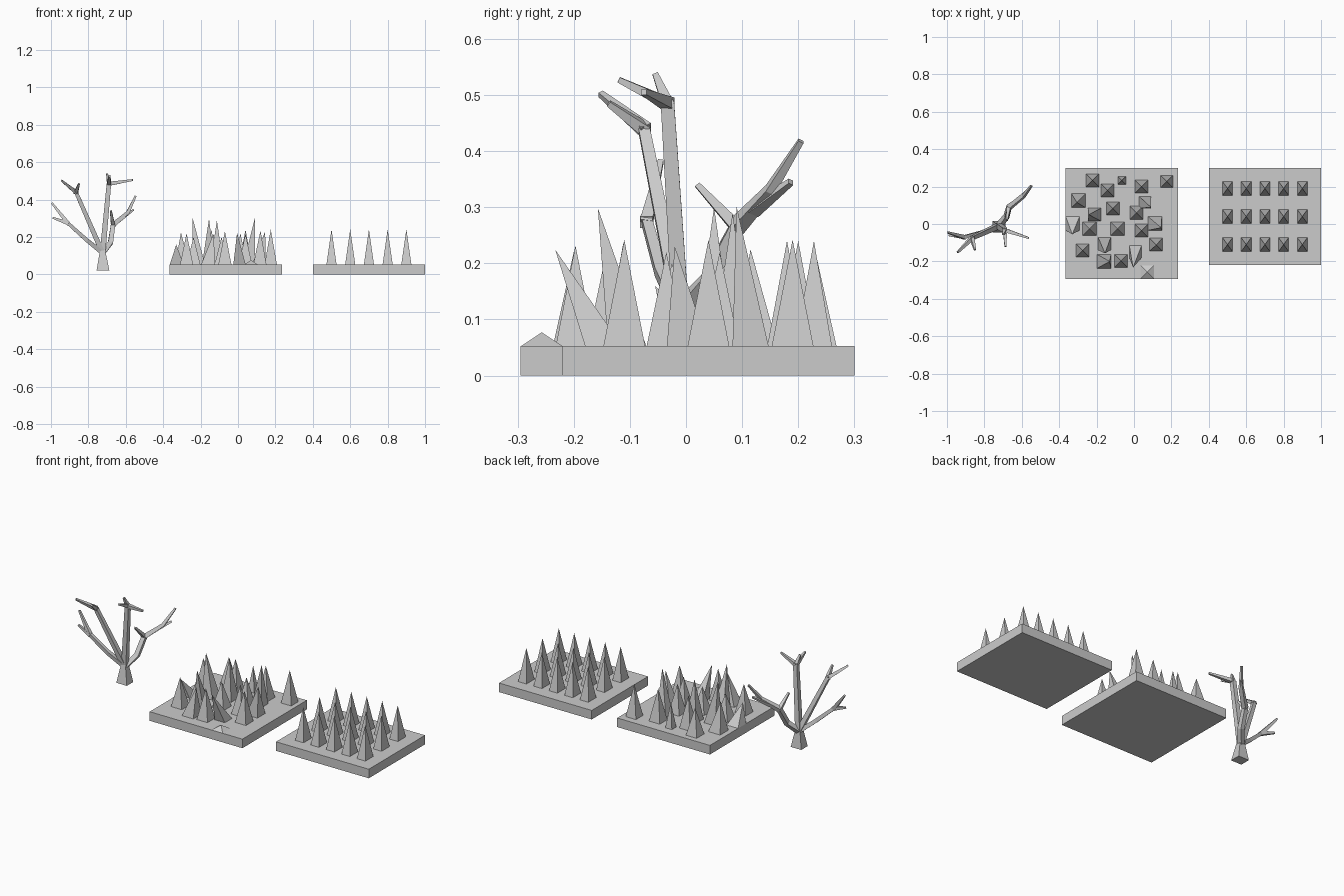
import bpy, bmesh
from mathutils import Vector

if "Cube" in bpy.data.objects:
    bpy.data.objects.remove(bpy.data.objects["Cube"])


def finish(bm, name):
    bmesh.ops.recalc_face_normals(bm, faces=bm.faces[:])
    me = bpy.data.meshes.new(name)
    bm.to_mesh(me)
    bm.free()
    ob = bpy.data.objects.new(name, me)
    bpy.context.collection.objects.link(ob)
    return ob


def loft(bm, rings):
    """Closed skin through a list of four-sided rings."""
    vs = [[bm.verts.new(p) for p in r] for r in rings]
    for a, b in zip(vs, vs[1:]):
        for i in range(4):
            j = (i + 1) % 4
            bm.faces.new((a[i], a[j], b[j], b[i]))
    bm.faces.new(vs[0])
    bm.faces.new(vs[-1])


def rect(cx, cy, hx, hy, z):
    return [(cx - hx, cy - hy, z), (cx + hx, cy - hy, z),
            (cx + hx, cy + hy, z), (cx - hx, cy + hy, z)]


def slab(name, x0, x1, y0, y1):
    bm = bmesh.new()
    cx, cy, hx, hy = (x0 + x1) / 2, (y0 + y1) / 2, (x1 - x0) / 2, (y1 - y0) / 2
    loft(bm, [rect(cx, cy, hx, hy, 0), rect(cx, cy, hx, hy, TOP)])
    finish(bm, name)


def spike(bm, cx, cy, hx, hy, ax, ay, z):
    base = [bm.verts.new(p) for p in rect(cx, cy, hx, hy, TOP)]
    tip = bm.verts.new((ax, ay, z))
    bm.faces.new(base)
    for i in range(4):
        bm.faces.new((base[i], base[(i + 1) % 4], tip))


def limb(bm, pts, r0, r1):
    """Tapered square branch along a path."""
    pts = [Vector(p) for p in pts]
    n = len(pts) - 1
    rings = []
    for i, p in enumerate(pts):
        t = (pts[min(i + 1, n)] - pts[max(i - 1, 0)]).normalized()
        u = t.cross(Vector((0, 1, 0))).normalized()
        v = t.cross(u)
        r = r0 + (r1 - r0) * i / n
        rings.append([p + u * a * r + v * b * r
                      for a, b in ((-1, -1), (1, -1), (1, 1), (-1, 1))])
    loft(bm, rings)


TOP = 0.053

# Regular spike bed
slab("even_spike_base", 0.4, 1.0, -0.22, 0.3)
bm = bmesh.new()
for x in (0.5, 0.6, 0.7, 0.8, 0.9):
    for y in (-0.11, 0.04, 0.19):
        spike(bm, x, y, 0.027, 0.037, x, y, 0.242)
finish(bm, "even_spikes")

# Irregular spike bed: upright spikes, then leaning ones
slab("rough_spike_base", -0.365, 0.235, -0.295, 0.3)
bm = bmesh.new()
upright = [
    (-.222, .233, .035, .21), (-.065, .233, .021, .2), (.04, .2, .035, .24),
    (-.142, .18, .035, .24), (-.113, .083, .035, .29), (.013, .06, .035, .22),
    (-.238, -.025, .037, .2), (-.088, -.025, .037, .2), (.04, -.035, .035, .22),
    (-.275, -.142, .035, .22), (-.07, -.197, .035, .232), (.07, -.257, .036, .077),
]
for x, y, h, z in upright:
    spike(bm, x, y, h, h, x, y, z)
leaning = [
    (.175, .227, .033, .175, .228, .24), (-.297, .125, .038, -.305, .115, .225),
    (.06, .115, .032, .09, .09, .302), (-.211, .05, .035, -.242, .05, .3),
    (-.328, .003, .037, -.33, -.055, .16), (.112, .003, .037, .145, -.02, .23),
    (-.158, -.105, .034, -.155, -.157, .298), (.117, -.11, .035, .12, -.112, .235),
    (.008, -.147, .033, -.005, -.233, .224), (-.16, -.2, .037, -.13, -.2, .22),
]
for x, y, h, ax, ay, z in leaning:
    spike(bm, x, y, h, h, ax, ay, z)
finish(bm, "rough_spikes")

# Bare tree: flared stump
bm = bmesh.new()
loft(bm, [rect(-.722, -.015, .034, .03, .022), rect(-.724, -.012, .014, .014, .13)])
finish(bm, "tree_stump")

# Bare tree: main boughs from the fork, then twigs
fork = (-.724, -.01, .115)
j_right, j_mid = (-.668, .09, .265), (-.69, -.033, .485)
j_left, j_low = (-.866, -.075, .44), (-.91, -.07, .275)
bm = bmesh.new()
limb(bm, [fork, (-.682, .04, .17), j_right], .014, .012)
limb(bm, [fork, j_mid], .015, .012)
limb(bm, [fork, j_left], .014, .01)
limb(bm, [fork, (-.81, -.045, .185), j_low], .012, .009)
finish(bm, "tree_boughs")

bm = bmesh.new()
limb(bm, [j_right, (-.59, .15, .33), (-.548, .205, .418)], .013, .005)
limb(bm, [(-.63, .12, .295), (-.56, .187, .345)], .011, .005)
for start, end in [
    (j_right, (-.68, .02, .34)),
    (j_mid, (-.70, -.055, .538)), (j_mid, (-.687, -.12, .527)),
    (j_mid, (-.563, -.075, .505)),
    (j_left, (-.943, -.152, .502)), (j_left, (-.85, -.138, .485)),
    (j_low, (-.995, -.045, .382)), (j_low, (-.99, -.06, .303)),
]:
    s, e = Vector(start), Vector(end)
    limb(bm, [s - (e - s).normalized() * .006, e], .011, .005)
finish(bm, "tree_twigs")
